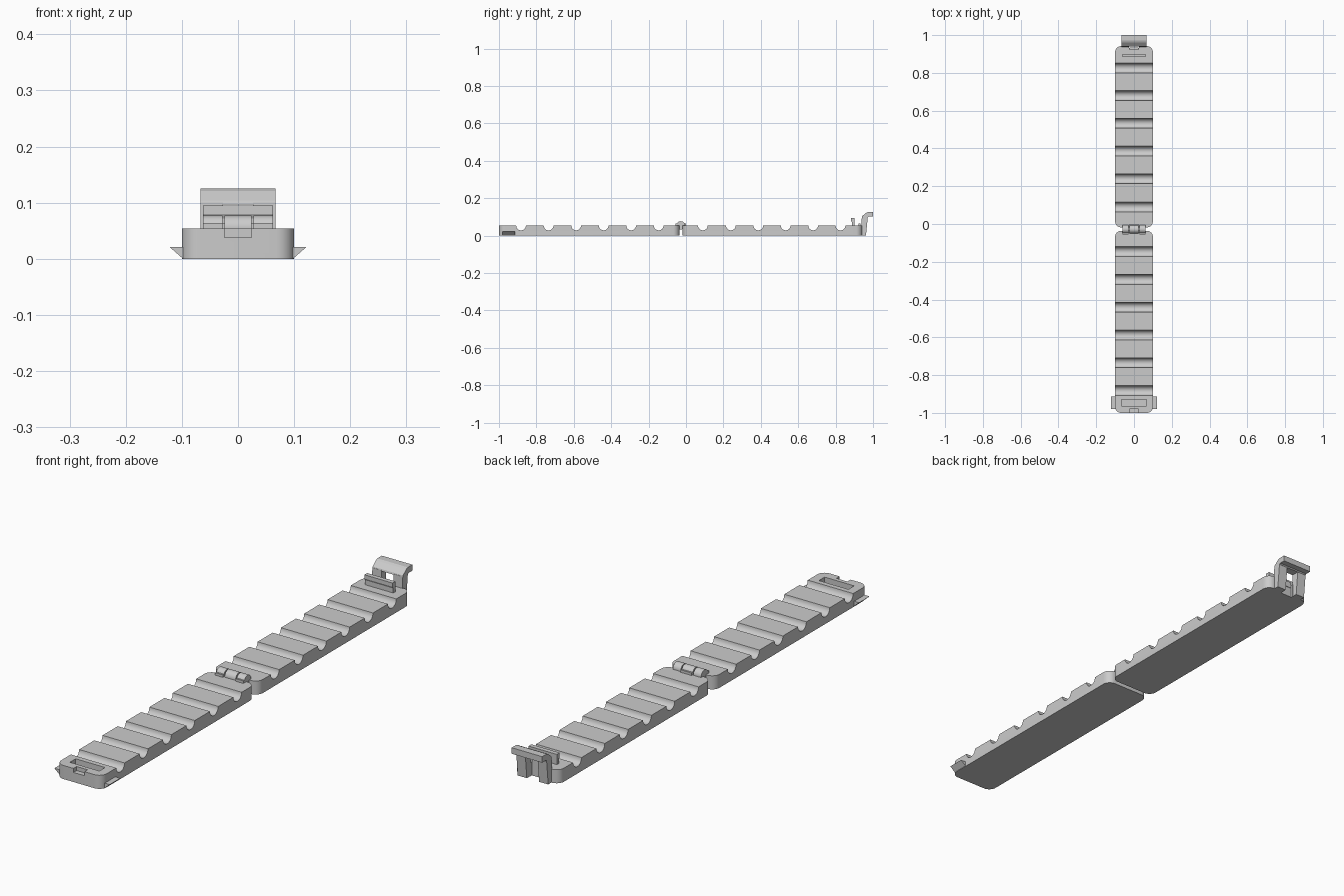
import bpy, bmesh, math
from mathutils import Vector

if "Cube" in bpy.data.objects:
    bpy.data.objects.remove(bpy.data.objects["Cube"], do_unlink=True)

grey = bpy.data.materials.new("light_grey")
grey.use_nodes = True
grey.diffuse_color = (0.6, 0.6, 0.6, 1)
grey.node_tree.nodes["Principled BSDF"].inputs["Base Color"].default_value = (0.6, 0.6, 0.6, 1)

TOP = 0.054      # clip height
HALF = 0.1       # half of the clip width
GROOVE = 0.026   # groove radius


def finish(bm, name):
    bmesh.ops.recalc_face_normals(bm, faces=bm.faces)
    mesh = bpy.data.meshes.new(name)
    bm.to_mesh(mesh)
    bm.free()
    mesh.materials.append(grey)
    obj = bpy.data.objects.new(name, mesh)
    bpy.context.collection.objects.link(obj)
    return obj


def extrude(points, start, end, direction):
    """Prism of a closed outline, made by sliding it along an axis."""
    bm = bmesh.new()
    face = bm.faces.new([bm.verts.new(p) for p in points])
    out = bmesh.ops.extrude_face_region(bm, geom=[face])
    verts = [v for v in out["geom"] if isinstance(v, bmesh.types.BMVert)]
    bmesh.ops.translate(bm, verts=verts, vec=Vector(direction) * (end - start))
    bmesh.ops.translate(bm, verts=bm.verts, vec=Vector(direction) * start)
    return bm


def side_prism(name, profile, x0, x1):
    return finish(extrude([(0, y, z) for y, z in profile], x0, x1, (1, 0, 0)), name)


def box(name, x0, x1, y0, y1, z0, z1):
    return side_prism(name, [(y0, z0), (y1, z0), (y1, z1), (y0, z1)], x0, x1)


def smooth(obj):
    bpy.ops.object.select_all(action="DESELECT")
    obj.select_set(True)
    bpy.context.view_layer.objects.active = obj
    bpy.ops.object.shade_smooth_by_angle(angle=math.radians(35))


def clip_half(name, y0, y1, grooves):
    """Grooved bar with rounded upright corners."""
    profile = [(y1, 0), (y0, 0), (y0, TOP)]
    for centre in sorted(grooves):
        for i in range(13):
            a = math.pi * (1 + i / 12)
            profile.append((centre + GROOVE * math.cos(a), TOP + GROOVE * math.sin(a)))
    profile.append((y1, TOP))
    bm = extrude([(0, y, z) for y, z in profile], -HALF, HALF, (1, 0, 0))
    corners = [e for e in bm.edges
               if abs(e.verts[0].co.z - e.verts[1].co.z) > TOP * 0.9
               and abs(e.verts[0].co.y - e.verts[1].co.y) < 0.001]
    bmesh.ops.bevel(bm, geom=corners, offset=0.032, segments=8, profile=0.5, affect="EDGES")
    return finish(bm, name)


def cut(obj, cutter):
    mod = obj.modifiers.new("cut", "BOOLEAN")
    mod.operation = "DIFFERENCE"
    mod.solver = "EXACT"
    mod.object = cutter
    bpy.context.view_layer.objects.active = obj
    bpy.ops.object.modifier_apply(modifier=mod.name)
    bpy.data.objects.remove(cutter, do_unlink=True)


# Two grooved halves
front_half = clip_half("front_half", -1.0, -0.036,
                       [-0.146 - 0.1472 * i for i in range(6)])
back_half = clip_half("back_half", -0.018, 0.942,
                      [0.09] + [0.24 + 0.1465 * i for i in range(5)])

# Slot and catch recess in the front end, small relief in the back end
cut(front_half, box("slot_cutter", -0.065, 0.065, -0.964, -0.928, 0.012, 0.08))
cut(front_half, box("recess_cutter", -0.024, 0.024, -1.02, -0.98, 0.038, 0.08))
cut(back_half, box("relief_cutter", -0.026, 0.026, 0.932, 0.96, -0.01, 0.08))
for half in (front_half, back_half):
    smooth(half)

# Hinge knuckles, the middle one on the back half, the outer two on the front half
PIN_Y, PIN_Z, R = -0.028, 0.055, 0.022


def knuckle(name, x0, x1, side):
    ring = [(PIN_Y + R * math.cos(math.tau * i / 24), PIN_Z + R * math.sin(math.tau * i / 24))
            for i in range(24)]
    smooth(side_prism(name, ring, x0, x1))
    far = PIN_Y + side * 0.027
    box(name + "_foot", x0, x1, min(PIN_Y, far), max(PIN_Y, far), 0.045, 0.064)


knuckle("middle_knuckle", -0.024, 0.024, 1)
knuckle("left_knuckle", 0.028, 0.062, -1)
knuckle("right_knuckle", -0.062, -0.028, -1)
box("hinge_pin", -0.06, 0.06, PIN_Y - 0.009, PIN_Y + 0.009, 0.046, 0.064)

# Upright tongue that fits the slot
side_prism("tongue", [(0.887, 0.045), (0.9, 0.045), (0.901, 0.095), (0.883, 0.095),
                      (0.883, 0.08), (0.887, 0.072)], -0.062, 0.062)

# Latch: two posts, bent hook across them and a small tooth
for name, x0, x1 in (("left_post", 0.027, 0.067), ("right_post", -0.067, -0.027)):
    side_prism(name, [(0.936, 0), (0.962, 0), (0.972, 0.1), (0.94, 0.1)], x0, x1)
side_prism("hook", [(0.94, 0.097), (0.972, 0.097), (0.976, 0.101), (1.0, 0.101),
                    (1.0, 0.125), (0.972, 0.125), (0.962, 0.121), (0.942, 0.104)],
           -0.067, 0.067)
box("latch_tooth", -0.024, 0.024, 0.922, 0.934, 0.04, 0.065)

# Wedge grips on both sides of the front end
for name, s in (("left_grip", 1), ("right_grip", -1)):
    wedge = [(s * 0.098, 0, 0), (s * 0.122, 0, 0.021), (s * 0.098, 0, 0.021)]
    finish(extrude(wedge, -0.98, -0.914, (0, 1, 0)), name)
